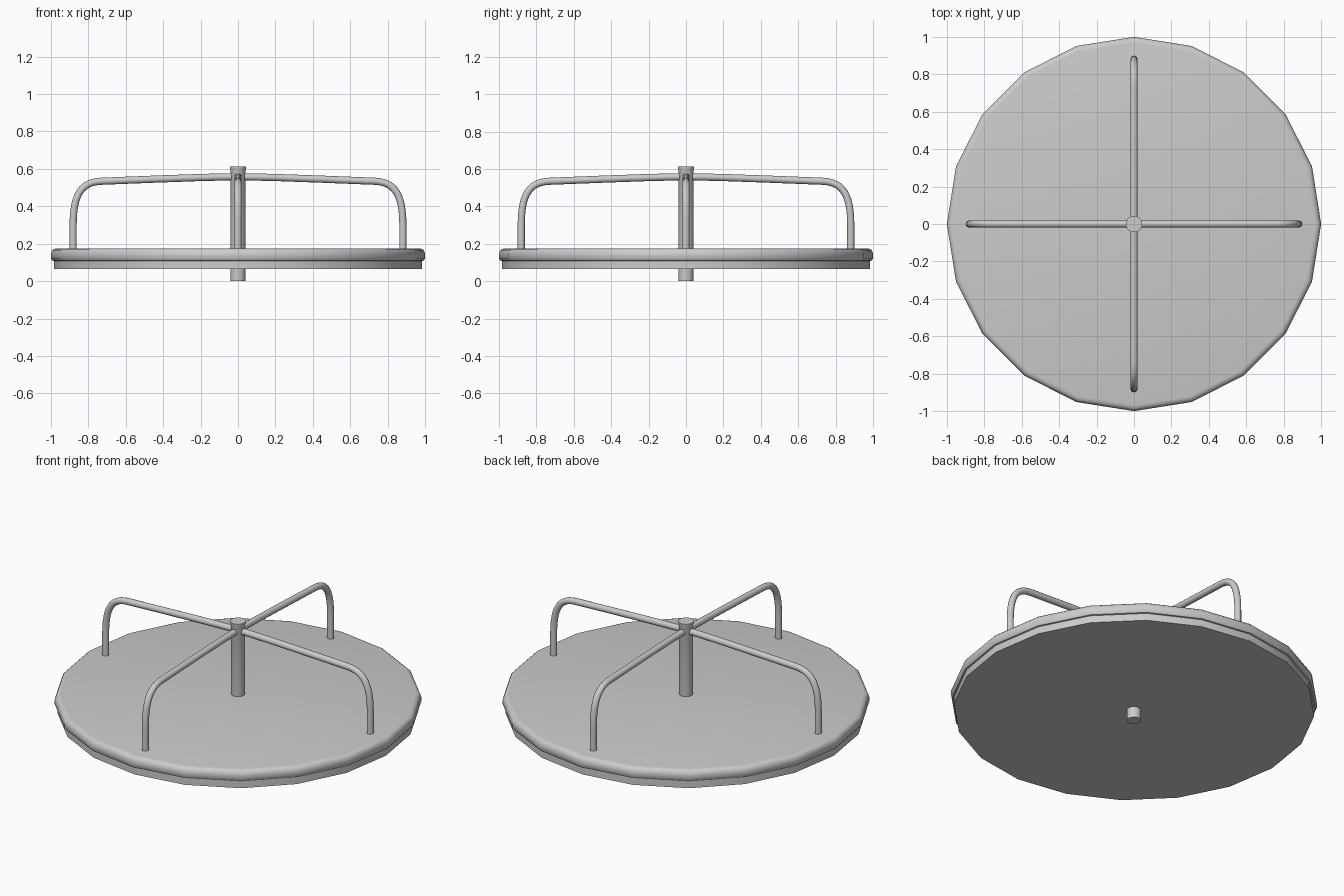
import bpy, bmesh, math
from mathutils import Vector

if "Cube" in bpy.data.objects:
    bpy.data.objects.remove(bpy.data.objects["Cube"])


def finish(name, bm, angle=40):
    bmesh.ops.recalc_face_normals(bm, faces=bm.faces)
    # Quarter seams on the deck top
    if name == "deck":
        seams = [e for e in bm.edges
                 if all(v.co.z > 0.174 and min(abs(v.co.x), abs(v.co.y)) < 1e-4 for v in e.verts)]
        bmesh.ops.split_edges(bm, edges=seams)
    mesh = bpy.data.meshes.new(name)
    bm.to_mesh(mesh)
    bm.free()
    obj = bpy.data.objects.new(name, mesh)
    bpy.context.collection.objects.link(obj)
    bpy.ops.object.select_all(action='DESELECT')
    obj.select_set(True)
    bpy.context.view_layer.objects.active = obj
    bpy.ops.object.shade_smooth_by_angle(angle=math.radians(angle))
    return obj


def lathe(name, profile, sides):
    """Revolve (radius, z) points around z; both ends lie on the axis."""
    bm = bmesh.new()
    verts = [bm.verts.new((r, 0, z)) for r, z in profile]
    edges = [bm.edges.new(p) for p in zip(verts, verts[1:])]
    bmesh.ops.spin(bm, geom=verts + edges, cent=(0, 0, 0), axis=(0, 0, 1),
                   angle=math.tau, steps=sides, use_merge=True)
    bmesh.ops.remove_doubles(bm, verts=bm.verts, dist=1e-4)
    return finish(name, bm)


def tube(name, path, radius, turn, sides=12):
    """Sweep a circle along (distance, z) points in a vertical plane."""
    bm = bmesh.new()
    pts = [Vector((x, 0, z)) for x, z in path]
    rings = []
    for i, p in enumerate(pts):
        t = (pts[min(i + 1, len(pts) - 1)] - pts[max(i - 1, 0)]).normalized()
        side = Vector((0, 1, 0))
        up = t.cross(side)
        rings.append([bm.verts.new(p + radius * (math.cos(a) * side + math.sin(a) * up))
                      for a in (math.tau * k / sides for k in range(sides))])
    for a, b in zip(rings, rings[1:]):
        for k in range(sides):
            n = (k + 1) % sides
            bm.faces.new((a[k], a[n], b[n], b[k]))
    bm.faces.new(rings[0])
    bm.faces.new(rings[-1])
    obj = finish(name, bm)
    obj.rotation_euler.z = turn


# Twenty-sided deck with a rounded rim over a slightly inset skirt
lathe("deck", [(0, 0.065), (0.984, 0.065), (0.984, 0.108), (0.992, 0.11),
               (1.0, 0.122), (1.0, 0.148), (0.994, 0.163), (0.984, 0.172),
               (0.968, 0.175), (0, 0.175)], 20)

# Centre post with flared cap
lathe("centre_post", [(0, 0), (0.039, 0), (0.039, 0.59), (0.044, 0.603),
                      (0.044, 0.613), (0, 0.613)], 20)

# Four bent handrails running from the post down to the deck
p0, p1, p2, p3 = [Vector(p) for p in ((0.73, 0.534), (0.84, 0.53), (0.881, 0.46), (0.881, 0.30))]
bend = []
for i in range(13):
    t = i / 12
    q = (1 - t)**3 * p0 + 3 * t * (1 - t)**2 * p1 + 3 * t * t * (1 - t) * p2 + t**3 * p3
    bend.append((q.x, q.y))
rail_path = [(0.02, 0.558), (0.2, 0.554), (0.45, 0.545)] + bend + [(0.881, 0.165)]
for n in range(4):
    tube(f"handrail_{n + 1}", rail_path, 0.019, n * math.pi / 2)
